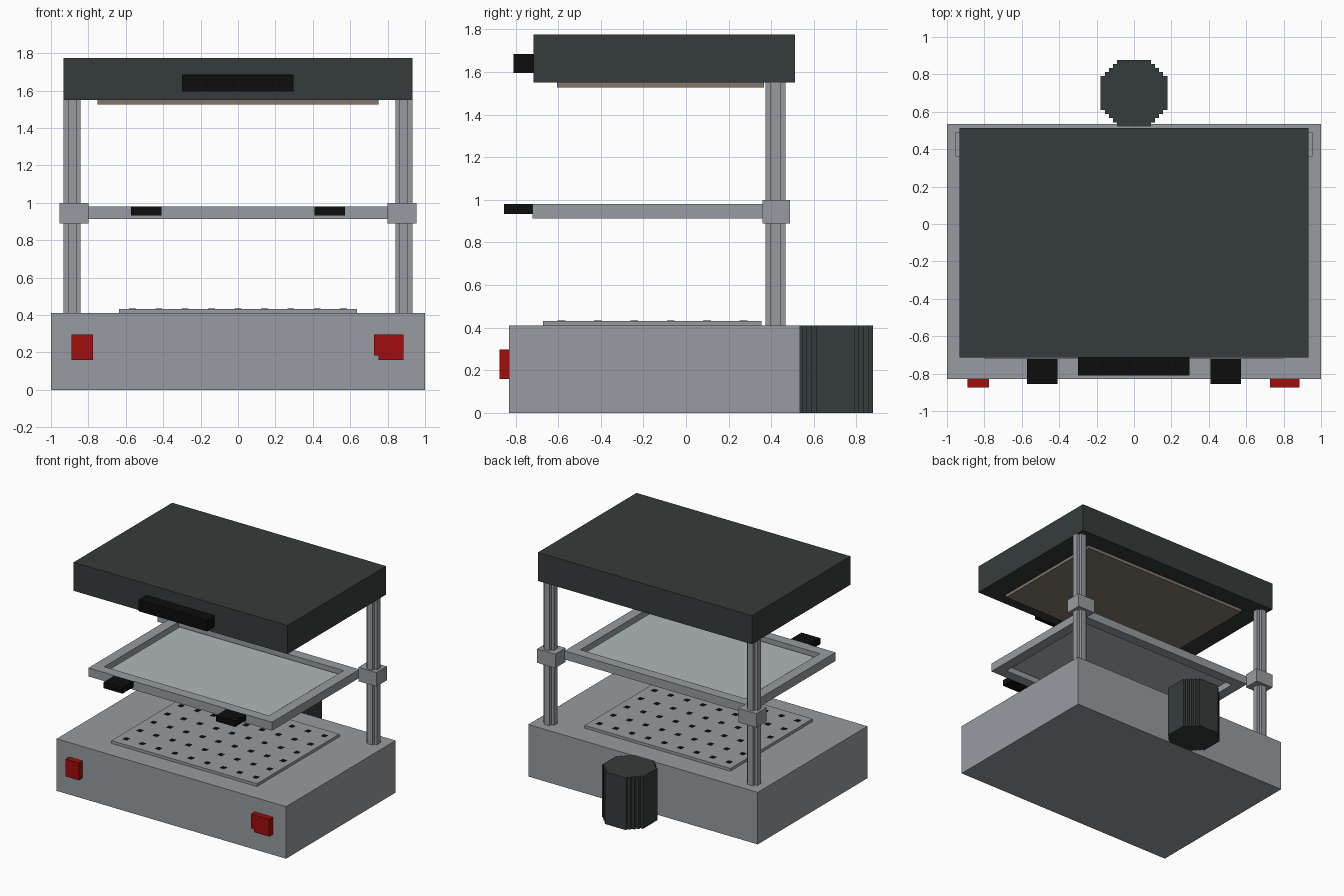
import bpy
import bmesh
from mathutils import Vector

cube = bpy.data.objects.get("Cube")
if cube:
    bpy.data.objects.remove(cube, do_unlink=True)


def material(name, rgb):
    m = bpy.data.materials.new(name)
    m.use_nodes = True
    m.diffuse_color = (*rgb, 1)
    m.node_tree.nodes["Principled BSDF"].inputs["Base Color"].default_value = (*rgb, 1)
    return m


GREY = material("light_grey_metal", (0.31, 0.33, 0.35))
DARK = material("dark_grey_casing", (0.036, 0.045, 0.044))
BLACK = material("black_rubber", (0.004, 0.004, 0.004))
RED = material("red_plastic", (0.36, 0.004, 0.004))
SHEET = material("pale_sheet", (0.43, 0.48, 0.49))
HEAT = material("brown_heater", (0.23, 0.185, 0.145))


def finish(name, bm, mat):
    bmesh.ops.recalc_face_normals(bm, faces=bm.faces[:])
    me = bpy.data.meshes.new(name)
    bm.to_mesh(me)
    bm.free()
    me.materials.append(mat)
    ob = bpy.data.objects.new(name, me)
    bpy.context.collection.objects.link(ob)
    return ob


def add_box(bm, x, y, z):
    """Add a box given its (min, max) range on each axis."""
    lo, hi = (Vector(c) for c in zip(x, y, z))
    verts = bmesh.ops.create_cube(bm, size=1)["verts"]
    for v in verts:
        v.co = (lo + hi) / 2 + v.co * (hi - lo)


def box(name, mat, x, y, z):
    bm = bmesh.new()
    add_box(bm, x, y, z)
    return finish(name, bm, mat)


def prism(name, mat, outline, z):
    """Extrude an xy outline between two heights."""
    bm = bmesh.new()
    face = bm.faces.new([bm.verts.new((px, py, z[0])) for px, py in outline])
    ext = bmesh.ops.extrude_face_region(bm, geom=[face])["geom"]
    top = [g for g in ext if isinstance(g, bmesh.types.BMVert)]
    bmesh.ops.translate(bm, verts=top, vec=(0, 0, z[1] - z[0]))
    return finish(name, bm, mat)


def stepped_circle(cx, cy, radius, flat, steps):
    """Round outline made of square steps; flat is half of each straight side."""
    u = (radius - flat) / steps
    corner = [(radius, flat)]
    for i in range(1, steps + 1):
        corner.append((radius - i * u, flat + (i - 1) * u))
        corner.append((radius - i * u, flat + i * u))
    pts = []
    for _ in range(4):
        pts += [(cx + a, cy + b) for a, b in corner]
        corner = [(-b, a) for a, b in corner]
    return pts


# Base cabinet and vacuum pump behind it
box("base", GREY, (-1, 1), (-0.83, 0.535), (0, 0.41))
prism("pump_cylinder", DARK, stepped_circle(0, 0.70, 0.178, 0.09, 4), (0, 0.411))

# Front switches, the second one with a stepped edge
box("right_switch", RED, (-0.89, -0.775), (-0.875, -0.83), (0.16, 0.297))
box("left_switch", RED, (0.75, 0.885), (-0.875, -0.83), (0.16, 0.297))
box("left_switch_edge", RED, (0.727, 0.75), (-0.875, -0.83), (0.183, 0.297))

# Perforated forming bed
PX, PY = (-0.635, 0.635), (-0.67, 0.355)
box("forming_bed", GREY, PX, PY, (0.41, 0.432))
bm = bmesh.new()
COLS, ROWS, H = 9, 6, 0.018
for i in range(COLS):
    for j in range(ROWS):
        x = PX[0] + (i + 0.5) * (PX[1] - PX[0]) / COLS
        y = PY[0] + (j + 0.5) * (PY[1] - PY[0]) / ROWS
        add_box(bm, (x - H, x + H), (y - H, y + H), (0.431, 0.434))
finish("bed_holes", bm, BLACK)

# Posts, sliding brackets and frame grips, one set per side
for side, s in (("left", 1), ("right", -1)):
    prism(side + "_post", GREY, stepped_circle(s * 0.887, 0.42, 0.046, 0.023, 1), (0.41, 1.55))
    box(side + "_bracket", GREY, sorted((s * 0.798, s * 0.955)), (0.36, 0.488), (0.89, 1.0))
    box(side + "_frame_grip", BLACK, sorted((s * 0.408, s * 0.573)), (-0.855, -0.72), (0.933, 0.98))

# Clamping frame: a slab with its centre opened
bm = bmesh.new()
add_box(bm, (-0.8, 0.8), (-0.72, 0.37), (0.913, 0.98))
bm.normal_update()
caps = [f for f in bm.faces if abs(f.normal.z) > 0.9]
bmesh.ops.inset_individual(bm, faces=caps, thickness=0.115)
rims = [e for f in caps for e in f.edges]
bmesh.ops.delete(bm, geom=caps, context="FACES_ONLY")
bmesh.ops.bridge_loops(bm, edges=rims)
finish("clamp_frame", bm, GREY)
box("plastic_sheet", SHEET, (-0.69, 0.69), (-0.61, 0.26), (0.937, 0.957))

# Heater head with front handle
box("heater_head", DARK, (-0.932, 0.932), (-0.715, 0.512), (1.55, 1.775))
box("heater_panel", HEAT, (-0.75, 0.75), (-0.605, 0.365), (1.526, 1.55))
box("head_handle", BLACK, (-0.3, 0.297), (-0.81, -0.715), (1.595, 1.685))
